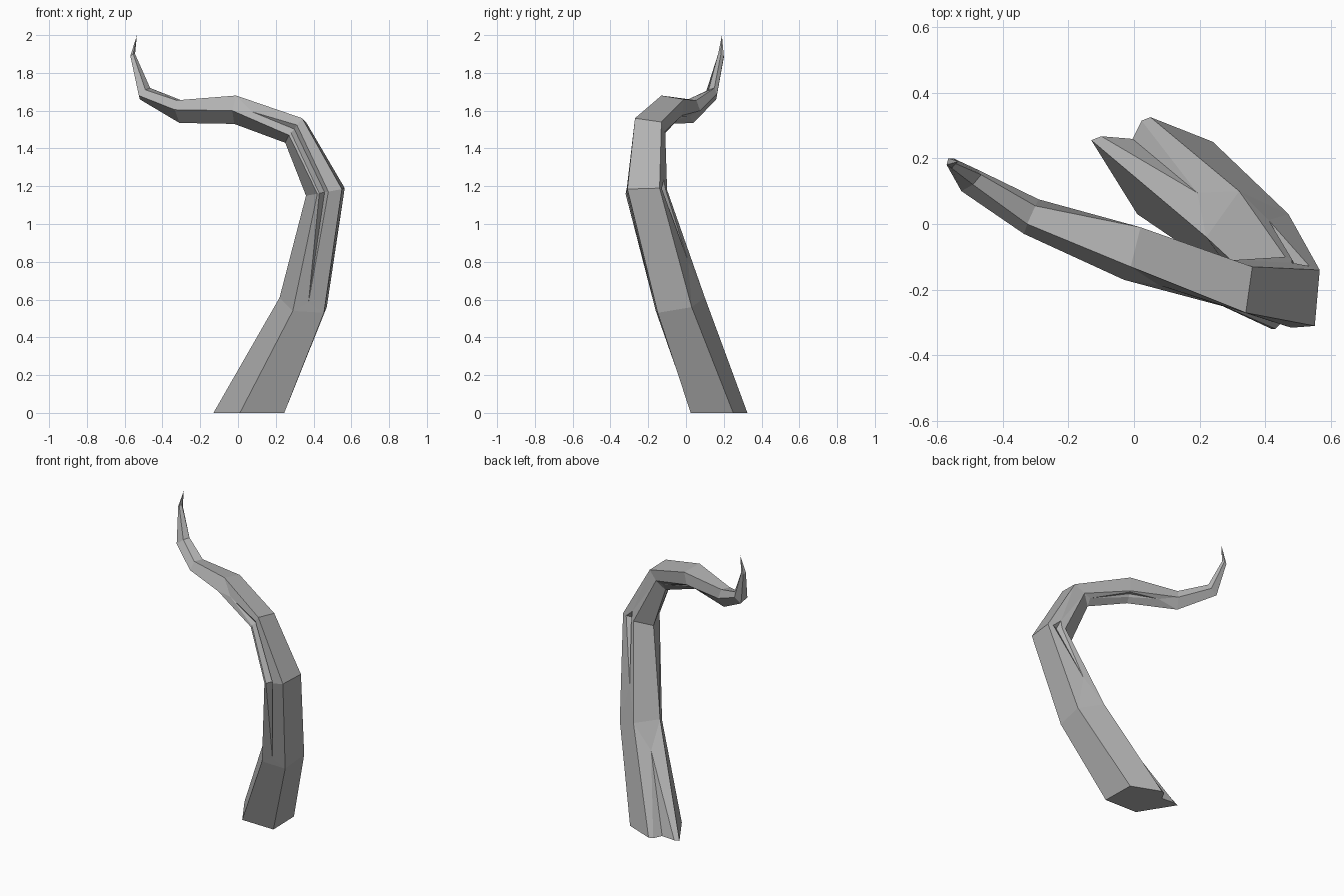
import bpy, bmesh
from mathutils import Vector

if "Cube" in bpy.data.objects:
    bpy.data.objects.remove(bpy.data.objects["Cube"])

# Five long ridges of the twisted stem, each running from base to near the tip
ridges = [
    [(-.13, .255, 0), (.22, -.04, .61), (.36, -.17, 1.15), (.25, -.14, 1.43),
     (-.02, -.09, 1.53), (-.31, .04, 1.535), (-.52, .16, 1.66), (-.565, .20, 1.88)],
    [(.01, .03, 0), (.29, -.16, .54), (.42, -.32, 1.16), (.27, -.25, 1.47),
     (-.03, -.17, 1.60), (-.335, -.03, 1.605), (-.525, .10, 1.68), (-.57, .18, 1.89)],
    [(.245, .025, 0), (.455, -.15, .53), (.55, -.31, 1.185), (.34, -.27, 1.56),
     (-.01, -.13, 1.68), (-.325, .0, 1.655), (-.49, .12, 1.71), (-.555, .17, 1.90)],
    [(.24, .25, 0), (.47, .03, .56), (.565, -.14, 1.19), (.36, -.13, 1.54),
     (.02, -.01, 1.66), (-.30, .055, 1.655), (-.465, .15, 1.72), (-.545, .185, 1.90)],
    [(.05, .325, 0), (.32, .10, .61), (.46, -.10, 1.18), (.30, -.11, 1.49),
     (.01, -.02, 1.575), (-.29, .075, 1.60), (-.475, .165, 1.69), (-.55, .20, 1.89)],
]

bm = bmesh.new()
rows = [[bm.verts.new(p) for p in ring] for ring in zip(*ridges)]
tip = bm.verts.new((-.535, .19, 2.0))
N = len(ridges)
notches, ends = {}, {}


def on_side(ring, side, f):
    return rows[ring][side].co.lerp(rows[ring][(side + 1) % N].co, f)


def notch(ring, side, f0, f1, depth):
    """Cut a V into one side of a cross-section."""
    centre = sum((v.co for v in rows[ring]), Vector()) / N
    low = on_side(ring, side, (f0 + f1) / 2).lerp(centre, depth)
    notches[ring, side] = [bm.verts.new(p) for p in
                           (on_side(ring, side, f0), low, on_side(ring, side, f1))]


def groove_end(ring, side, t, f):
    """Point where a groove runs out, between this ring and the next."""
    p = on_side(ring, side, f).lerp(on_side(ring + 1, side, f), t)
    ends[ring, side] = bm.verts.new(p)


# Groove at the back of the base
notch(0, 4, .15, .83, .28)
groove_end(0, 4, .75, .5)
# Groove up the front, round the bend and out underneath
groove_end(1, 1, .08, .45)
notch(2, 1, .08, .45, .25)
notch(3, 1, .15, .6, .25)
groove_end(3, 1, .7, .4)
# Short groove at the back of the bend
groove_end(1, 3, .35, .7)
notch(2, 3, .3, .8, .25)
groove_end(2, 3, .15, .55)
# Short groove along the underside of the arm
groove_end(3, 4, .1, .4)
notch(4, 4, .1, .5, .2)
groove_end(4, 4, .6, .35)

# Skin between neighbouring cross-sections
for r in range(len(rows) - 1):
    for s in range(N):
        e = (s + 1) % N
        a, b, c, d = rows[r][s], rows[r][e], rows[r + 1][e], rows[r + 1][s]
        low, high = notches.get((r, s)), notches.get((r + 1, s))
        p = ends.get((r, s))
        if p and high:
            faces = [(a, b, p), (a, p, high[0], d), (p, b, c, high[2]),
                     (p, high[1], high[0]), (p, high[2], high[1])]
        elif p and low:
            faces = [(p, c, d), (a, low[0], p, d), (low[2], b, c, p),
                     (low[0], low[1], p), (low[1], low[2], p)]
        elif low and high:
            lo, hi = [a, *low, b], [d, *high, c]
            faces = [(lo[i], lo[i + 1], hi[i + 1], hi[i]) for i in range(4)]
        else:
            faces = [(a, b, c, d)]
        for f in faces:
            bm.faces.new(f)

# Pointed tip and flat base
for s in range(N):
    bm.faces.new((rows[-1][s], rows[-1][(s + 1) % N], tip))
base = []
for s in range(N):
    base += [rows[0][s]] + notches.get((0, s), [])
bm.faces.new(base[::-1])

bmesh.ops.recalc_face_normals(bm, faces=bm.faces)
mesh = bpy.data.meshes.new("twisted_stem")
bm.to_mesh(mesh)
bm.free()
bpy.context.collection.objects.link(bpy.data.objects.new("twisted_stem", mesh))

# Dark grey surface
grey = bpy.data.materials.new("dark_grey")
grey.diffuse_color = (.45, .45, .45, 1)
grey.use_nodes = True
grey.node_tree.nodes["Principled BSDF"].inputs["Base Color"].default_value = grey.diffuse_color
mesh.materials.append(grey)
